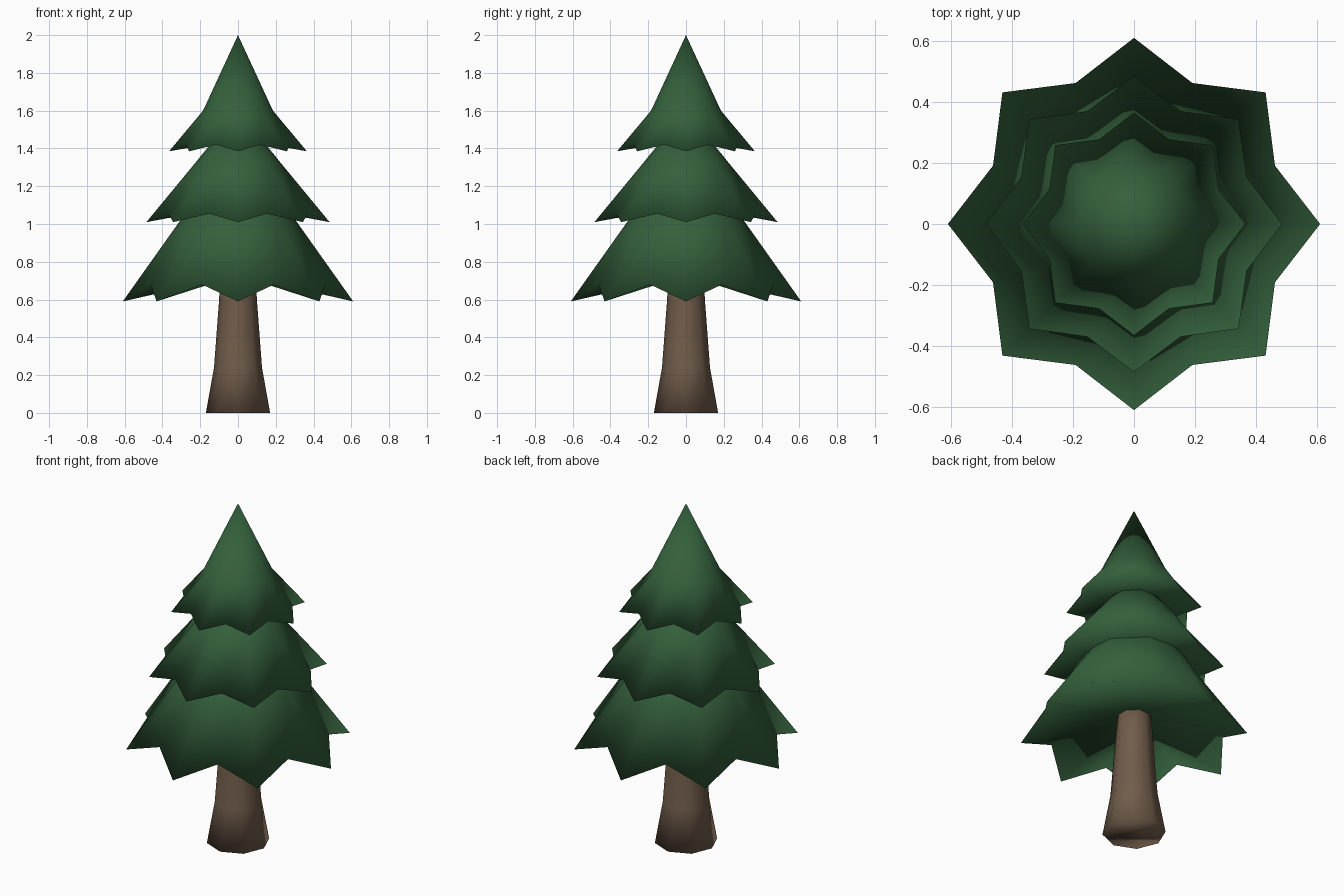
import bpy
import bmesh
from math import cos, sin, pi

cube = bpy.data.objects.get("Cube")
if cube:
    bpy.data.objects.remove(cube, do_unlink=True)


def make_material(name, rgb):
    mat = bpy.data.materials.new(name)
    mat.use_nodes = True
    mat.diffuse_color = (*rgb, 1)
    mat.node_tree.nodes["Principled BSDF"].inputs["Base Color"].default_value = (*rgb, 1)
    return mat


def lathe(name, sides, rings, mat):
    """Stack rings given as (tip radius, tip z, notch radius, notch z); radius 0 is a point."""
    bm = bmesh.new()
    loops = []
    for tip_r, tip_z, notch_r, notch_z in rings:
        if tip_r == 0:
            loops.append([bm.verts.new((0, 0, tip_z))] * sides)
            continue
        loop = []
        for i in range(sides):
            r, z = (notch_r, notch_z) if i % 2 else (tip_r, tip_z)
            a = 2 * pi * i / sides
            loop.append(bm.verts.new((r * cos(a), r * sin(a), z)))
        loops.append(loop)
    # Skin neighbouring rings, using triangles where a ring is a point
    for low, high in zip(loops, loops[1:]):
        for i in range(sides):
            j = (i + 1) % sides
            corners = [low[i], low[j], high[j], high[i]]
            bm.faces.new(list(dict.fromkeys(corners)))
    # Close the open ends
    for loop in (loops[0], loops[-1]):
        if loop[0] is not loop[1]:
            bm.faces.new(loop)
    bmesh.ops.recalc_face_normals(bm, faces=bm.faces)
    for face in bm.faces:
        face.smooth = True
    mesh = bpy.data.meshes.new(name)
    bm.to_mesh(mesh)
    bm.free()
    mesh.materials.append(mat)
    obj = bpy.data.objects.new(name, mesh)
    bpy.context.collection.objects.link(obj)
    return obj


def circle(r, z):
    return (r, z, r, z)


green = make_material("pine green", (0.034, 0.117, 0.045))
brown = make_material("bark brown", (0.162, 0.107, 0.069))

# Flared trunk
lathe("trunk", 8, [circle(0.17, 0), circle(0.127, 0.24), circle(0.1, 0.6),
                   circle(0.092, 0.78)], brown)

# Star-rimmed foliage tiers: shallow underside, jagged rim, shoulder, top
lathe("lower_foliage", 16, [circle(0, 0.73), (0.61, 0.59, 0.5, 0.68),
                            circle(0.305, 1.02), circle(0.15, 1.25)], green)
lathe("middle_foliage", 16, [circle(0, 1.1), (0.485, 1.01, 0.4, 1.055),
                             circle(0.225, 1.325), circle(0.1, 1.48)], green)
lathe("top_foliage", 16, [circle(0, 1.45), (0.365, 1.385, 0.3, 1.42),
                          circle(0.185, 1.6), circle(0, 2)], green)
